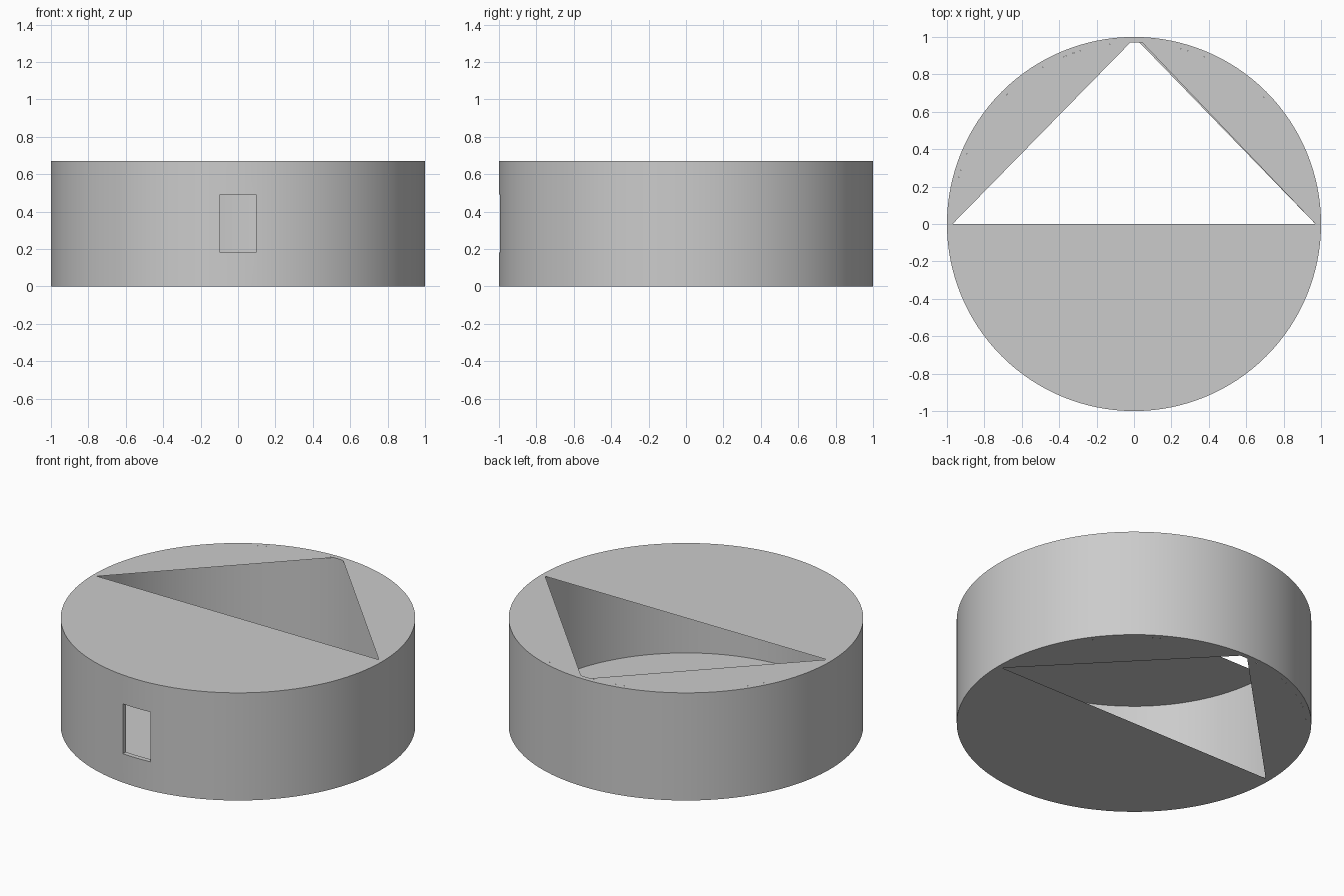
import bpy, bmesh
from math import sin, cos, acos, pi, radians

if "Cube" in bpy.data.objects:
    bpy.data.objects.remove(bpy.data.objects["Cube"])

R, RI, H, N = 1.0, 0.97, 0.67, 128


def finish(name, bm):
    mesh = bpy.data.meshes.new(name)
    bm.to_mesh(mesh)
    bm.free()
    ob = bpy.data.objects.new(name, mesh)
    bpy.context.collection.objects.link(ob)
    return ob


def activate(ob):
    bpy.ops.object.select_all(action='DESELECT')
    ob.select_set(True)
    bpy.context.view_layer.objects.active = ob


# round wall: rectangular section swept around z
bm = bmesh.new()
section = [(R, 0), (R, H), (RI, H), (RI, 0)]
rings = [[bm.verts.new((r * cos(2 * pi * i / N), r * sin(2 * pi * i / N), z))
          for r, z in section] for i in range(N)]
for i in range(N):
    a, b = rings[i], rings[(i + 1) % N]
    for k in range(4):
        m = (k + 1) % 4
        bm.faces.new((a[k], b[k], b[m], a[m]))
bmesh.ops.recalc_face_normals(bm, faces=bm.faces)
wall = finish("round_wall", bm)

# small window cut through the front of the wall
bpy.ops.mesh.primitive_cube_add(size=1, location=(0, -0.98, 0.335))
cutter = bpy.context.object
cutter.name = "window_cutter"
cutter.scale = (0.19, 0.2, 0.31)
cutter.hide_render = True
mod = wall.modifiers.new("window", 'BOOLEAN')
mod.operation = 'DIFFERENCE'
mod.solver = 'EXACT'
mod.object = cutter
activate(wall)
bpy.ops.object.modifier_apply(modifier=mod.name)
bpy.data.objects.remove(cutter)
bpy.ops.object.shade_smooth_by_angle(angle=radians(30))


# thin plates: circle segments that leave a triangular opening
def plate(name, z, apex_x, up):
    bm = bmesh.new()
    right, left = acos(apex_x / RI), acos(-0.02 / RI)
    for start, end in ((pi, 2 * pi), (0, right), (left, pi)):
        n = round((end - start) / (2 * pi / N))
        vs = [bm.verts.new((RI * cos(start + (end - start) * i / n),
                            RI * sin(start + (end - start) * i / n), z))
              for i in range(n + 1)]
        bm.faces.new(vs if up else vs[::-1])
    return finish(name, bm)


plate("top_plate", H, 0.045, True)
plate("bottom_plate", 0, 0.03, False)
